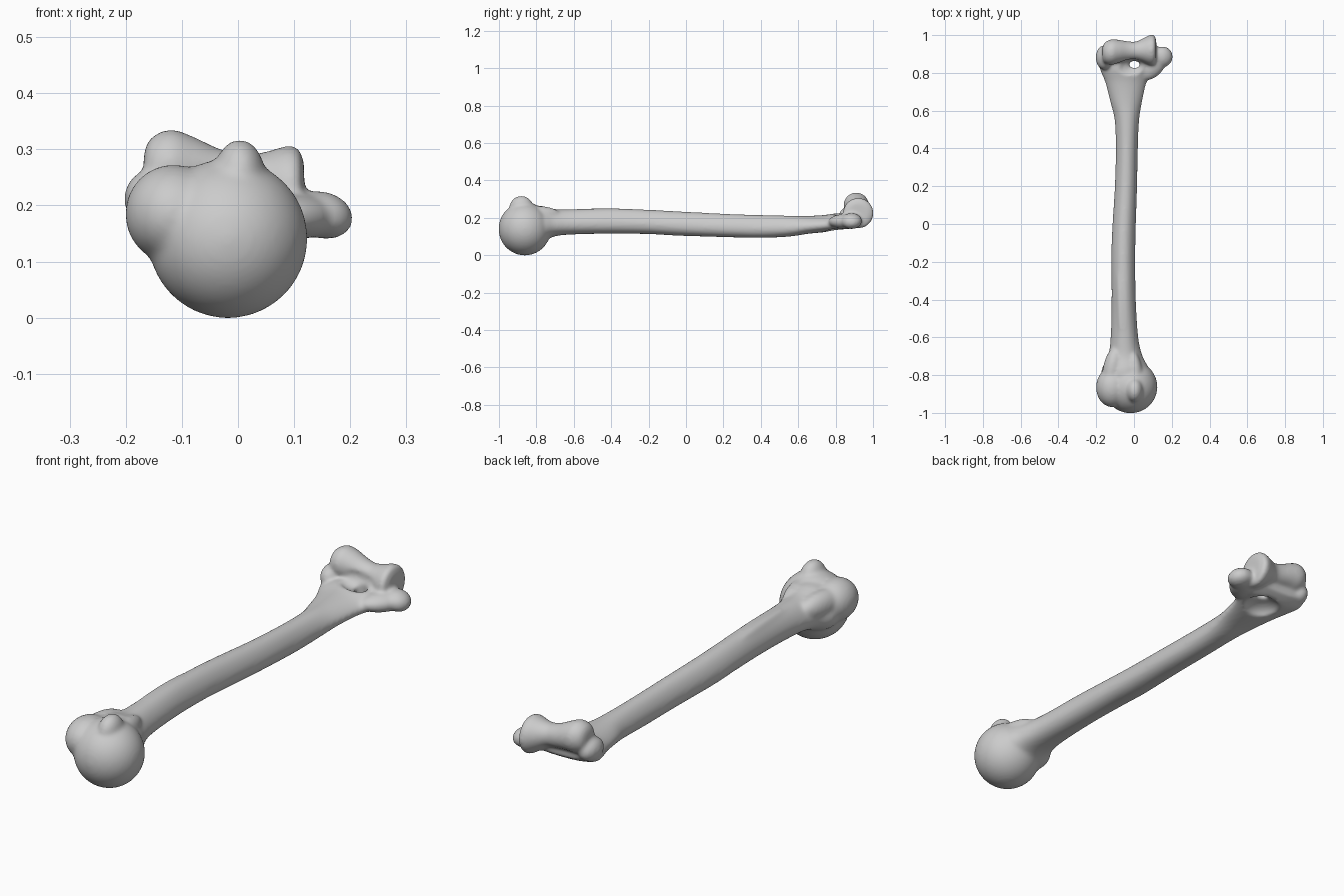
import bpy, bmesh, math
from mathutils import Matrix, Vector


def ellipsoid(bm, centre, radii, turn=0, axis='Z'):
    m = Matrix.Translation(centre) @ Matrix.Rotation(math.radians(turn), 4, axis) @ Matrix.Diagonal((*radii, 1))
    bmesh.ops.create_icosphere(bm, subdivisions=4, radius=1, matrix=m)


def loft(bm, rings):
    for a, b in zip(rings, rings[1:]):
        n = len(a)
        for i in range(n):
            bm.faces.new((a[i], a[(i + 1) % n], b[(i + 1) % n], b[i]))
    bm.faces.new(rings[0])
    bm.faces.new(rings[-1])


def spline(rows, steps=6):
    # Catmull-Rom through rows of numbers
    out = []
    for i in range(len(rows) - 1):
        p = [Vector(rows[min(max(i + k, 0), len(rows) - 1)]) for k in (-1, 0, 1, 2)]
        for s in range(steps):
            t = s / steps
            out.append(0.5 * (2 * p[1] + (p[2] - p[0]) * t + (2 * p[0] - 5 * p[1] + 4 * p[2] - p[3]) * t * t
                              + (3 * p[1] - p[0] - 3 * p[2] + p[3]) * t ** 3))
    return out + [Vector(rows[-1])]


def finish(bm, name, voxel):
    bmesh.ops.recalc_face_normals(bm, faces=bm.faces)
    me = bpy.data.meshes.new(name)
    bm.to_mesh(me)
    bm.free()
    ob = bpy.data.objects.new(name, me)
    bpy.context.collection.objects.link(ob)
    remesh(ob, voxel)
    return ob


def remesh(ob, voxel):
    r = ob.modifiers.new("fuse", 'REMESH')
    r.mode = 'VOXEL'
    r.voxel_size = voxel
    r.use_smooth_shade = True


N = 48
ANG = [2 * math.pi * i / N for i in range(N)]
bone = bmesh.new()

# Shaft: y, left, right, bottom, top
shaft = [(-0.88, -0.16, 0.06, 0.08, 0.255), (-0.78, -0.172, 0.08, 0.068, 0.26),
         (-0.70, -0.137, 0.045, 0.098, 0.243), (-0.60, -0.123, 0.022, 0.108, 0.243),
         (-0.40, -0.118, 0.009, 0.112, 0.247), (-0.20, -0.119, 0.006, 0.110, 0.240),
         (-0.05, -0.116, 0.008, 0.102, 0.232), (0.20, -0.101, 0.016, 0.094, 0.219),
         (0.40, -0.096, 0.02, 0.090, 0.212), (0.55, -0.102, 0.027, 0.097, 0.209),
         (0.65, -0.126, 0.043, 0.112, 0.208), (0.75, -0.152, 0.067, 0.122, 0.214),
         (0.82, -0.18, 0.107, 0.130, 0.227), (0.88, -0.193, 0.15, 0.138, 0.225),
         (0.925, -0.16, 0.12, 0.165, 0.22)]
rings = []
for y, l, r, b, t in spline([Vector(s) for s in shaft]):
    ring = []
    for a in ANG:
        f = 1 + 0.05 * math.cos(3 * (a - math.pi / 2))
        ring.append(bone.verts.new(((l + r) / 2 + (r - l) / 2 * f * math.cos(a), y,
                                    (b + t) / 2 + (t - b) / 2 * f * math.sin(a))))
    rings.append(ring)
loft(bone, rings)

# Ball head, greater and lesser bumps with their crests
ellipsoid(bone, (-0.018, -0.862, 0.141), (0.142, 0.14, 0.142))
ellipsoid(bone, (-0.115, -0.865, 0.185), (0.086, 0.105, 0.088))
ellipsoid(bone, (-0.115, -0.77, 0.2), (0.05, 0.12, 0.058), -10)
ellipsoid(bone, (0.003, -0.88, 0.25), (0.046, 0.065, 0.068))
ellipsoid(bone, (0.008, -0.79, 0.215), (0.04, 0.12, 0.048), 8)
ellipsoid(bone, (-0.07, -0.45, 0.205), (0.028, 0.3, 0.046), 2)

# Spool-shaped joint: x, y, z, radius
spool = [(-0.168, 0.905, 0.265, 0.03), (-0.155, 0.907, 0.267, 0.054), (-0.12, 0.91, 0.268, 0.068),
         (-0.08, 0.914, 0.262, 0.061), (-0.035, 0.916, 0.25, 0.052), (0.01, 0.917, 0.242, 0.049),
         (0.05, 0.92, 0.232, 0.064), (0.085, 0.921, 0.226, 0.08), (0.108, 0.921, 0.224, 0.078),
         (0.118, 0.921, 0.224, 0.05)]
loft(bone, [[bone.verts.new((x, y + r * math.cos(a), z + r * math.sin(a))) for a in ANG]
            for x, y, z, r in spline([Vector(s) for s in spool], 4)])

# Side knobs beside the joint
ellipsoid(bone, (0.15, 0.885, 0.183), (0.056, 0.056, 0.042), 15, 'Y')
ellipsoid(bone, (0.105, 0.85, 0.18), (0.06, 0.1, 0.04), -35)
ellipsoid(bone, (-0.158, 0.882, 0.212), (0.045, 0.065, 0.05))

humerus = finish(bone, "arm_bone", 0.0065)

# Hollows above the joint and the small hole between them
cut = bmesh.new()
ellipsoid(cut, (-0.02, 0.825, 0.118), (0.085, 0.075, 0.05))
ellipsoid(cut, (-0.01, 0.825, 0.25), (0.085, 0.05, 0.045))
ellipsoid(cut, (0.003, 0.845, 0.18), (0.03, 0.02, 0.08))
cutter = finish(cut, "hollow_cutter", 0.006)
cutter.hide_render = True
cutter.hide_viewport = False
cutter.display_type = 'WIRE'

b = humerus.modifiers.new("hollows", 'BOOLEAN')
b.operation = 'DIFFERENCE'
b.object = cutter
remesh(humerus, 0.0065)
s = humerus.modifiers.new("soften", 'SMOOTH')
s.factor = 0.5
s.iterations = 14
